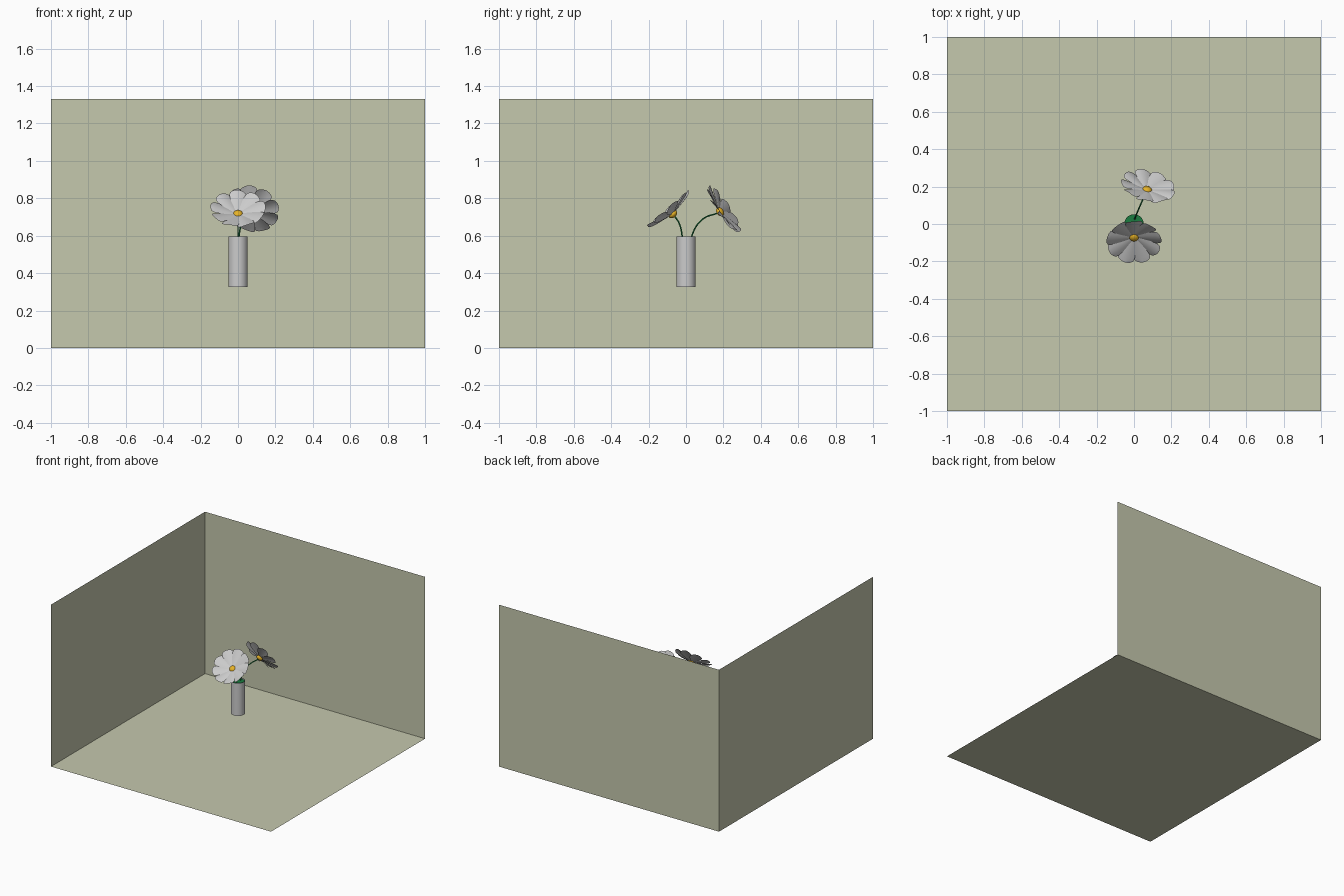
import bpy, bmesh, math
from mathutils import Vector, Matrix

if "Cube" in bpy.data.objects:
    bpy.data.objects.remove(bpy.data.objects["Cube"])


def material(name, rgb):
    m = bpy.data.materials.new(name)
    m.diffuse_color = (*rgb, 1)
    m.use_nodes = True
    m.node_tree.nodes["Principled BSDF"].inputs["Base Color"].default_value = m.diffuse_color
    return m


WALL = material("olive", (0.56, 0.58, 0.42))
GREEN = material("green", (0.01, 0.2, 0.05))
YELLOW = material("yellow", (0.8, 0.45, 0.02))


def finish(bm, name, mat=None, smooth=False):
    me = bpy.data.meshes.new(name)
    bm.to_mesh(me)
    bm.free()
    ob = bpy.data.objects.new(name, me)
    bpy.context.collection.objects.link(ob)
    if mat:
        me.materials.append(mat)
    if smooth:
        bpy.context.view_layer.objects.active = ob
        ob.select_set(True)
        bpy.ops.object.shade_smooth_by_angle(angle=math.radians(40))
        ob.select_set(False)
    return ob


def panel(name, corners):
    bm = bmesh.new()
    bm.faces.new([bm.verts.new(c) for c in corners])
    finish(bm, name, WALL)


# Room corner: floor, back wall, left wall
H = 1.33
panel("floor", [(-1, -1, 0), (1, -1, 0), (1, 1, 0), (-1, 1, 0)])
panel("back_wall", [(-1, 1, 0), (1, 1, 0), (1, 1, H), (-1, 1, H)])
panel("left_wall", [(-1, -1, 0), (-1, 1, 0), (-1, 1, H), (-1, -1, H)])

# Vase: cylinder open at the top, with green filling just under the rim
bm = bmesh.new()
bmesh.ops.create_cone(bm, cap_ends=True, segments=32, radius1=0.052, radius2=0.052,
                      depth=0.27, matrix=Matrix.Translation((0, 0, 0.46)))
bmesh.ops.delete(bm, geom=[f for f in bm.faces if f.normal.z > 0.9], context='FACES_ONLY')
finish(bm, "vase", smooth=True)

bm = bmesh.new()
bmesh.ops.create_circle(bm, cap_ends=True, segments=32, radius=0.0515,
                        matrix=Matrix.Translation((0, 0, 0.585)))
finish(bm, "vase_filling", GREEN)


def stem(name, pts):
    cu = bpy.data.curves.new(name, 'CURVE')
    cu.dimensions = '3D'
    cu.bevel_depth = 0.004
    cu.bevel_resolution = 2
    sp = cu.splines.new('BEZIER')
    sp.bezier_points.add(len(pts) - 1)
    for bp, p in zip(sp.bezier_points, pts):
        bp.co = p
        bp.handle_left_type = bp.handle_right_type = 'AUTO'
    cu.materials.append(GREEN)
    bpy.context.collection.objects.link(bpy.data.objects.new(name, cu))


# Petal stations: distance from the centre, half width
STATIONS = [(0.012, 0.007), (0.05, 0.022), (0.09, 0.038), (0.122, 0.046), (0.14, 0.043), (0.148, 0.032)]


def flower(name, centre, normal, lift, count=9):
    place = Matrix.Translation(centre) @ Vector(normal).to_track_quat('Z', 'Y').to_matrix().to_4x4()
    # Ring of arched, slightly twisted petals forming a shallow cup
    bm = bmesh.new()
    for i in range(count):
        turn = Matrix.Rotation(math.pi / 2 + i * math.tau / count, 4, 'Z')
        rows = []
        for r, w in STATIONS:
            row = []
            for k in range(5):
                u = k / 2 - 1
                z = lift * (r / 0.148) - 0.22 * w * u * u + 0.12 * w * u
                row.append(bm.verts.new(turn @ Vector((r - 0.006 * u * u, w * u, z))))
            rows.append(row)
        for a, b in zip(rows, rows[1:]):
            for k in range(4):
                bm.faces.new((a[k], b[k], b[k + 1], a[k + 1]))
    ob = finish(bm, name + "_petals", smooth=True)
    ob.matrix_world = place
    # Yellow heart
    bm = bmesh.new()
    bmesh.ops.create_uvsphere(bm, u_segments=20, v_segments=12, radius=0.026,
                              matrix=Matrix.Diagonal((1, 1, 0.7, 1)))
    ob = finish(bm, name + "_heart", YELLOW, smooth=True)
    ob.matrix_world = place


flower("front_flower", (0, -0.07, 0.715), (0, -0.65, 0.76), 0.045)
flower("rear_flower", (0.07, 0.182, 0.728), (0.2, 0.81, 0.55), 0.032)

stem("front_stem", [(0, 0, 0.34), (0, -0.02, 0.595), (0, -0.036, 0.665), (0, -0.065, 0.71)])
stem("rear_stem", [(0, 0, 0.34), (0.005, 0.03, 0.595), (0.027, 0.085, 0.685), (0.067, 0.175, 0.723)])
